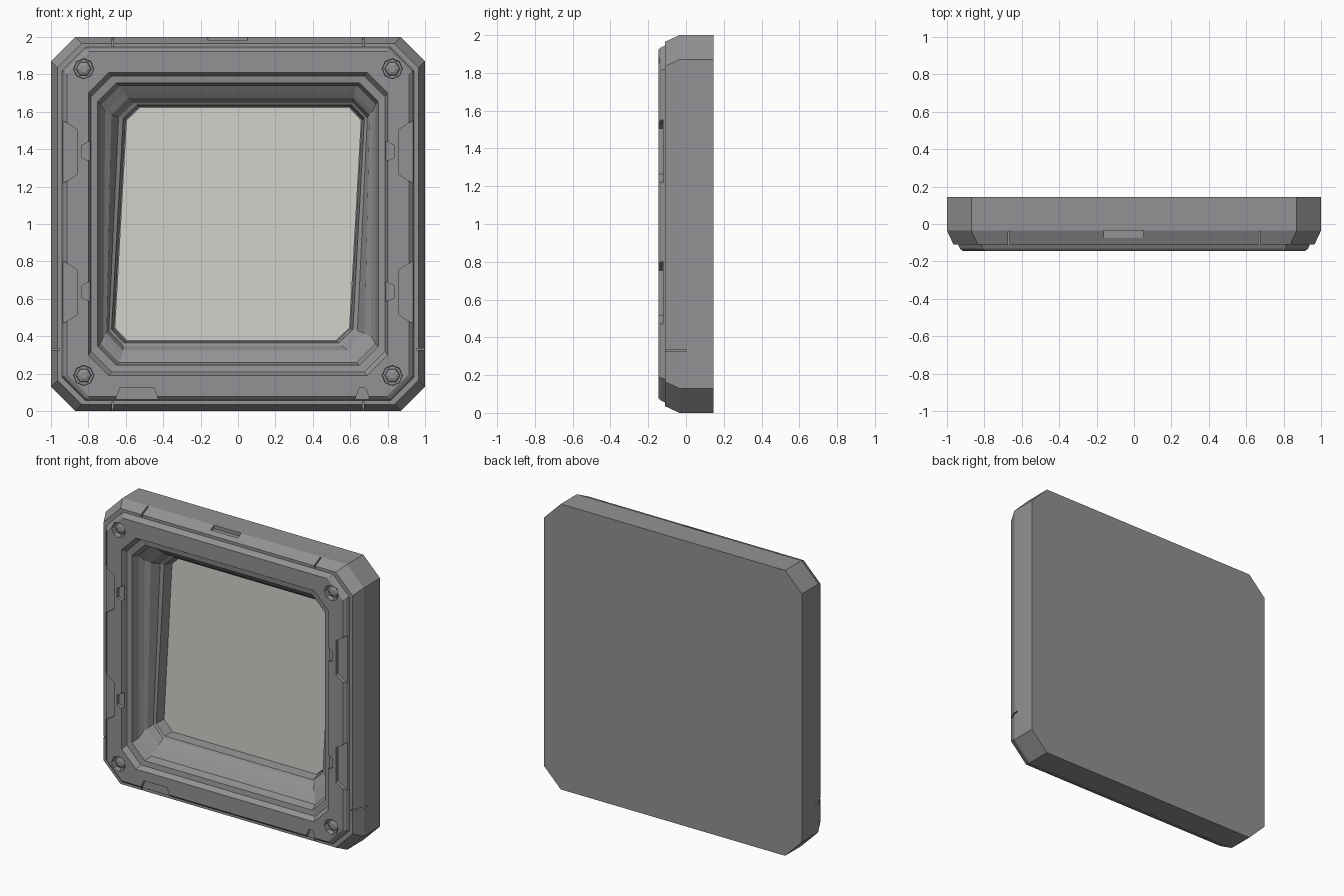
import bpy, bmesh, math

cube = bpy.data.objects.get("Cube")
if cube:
    bpy.data.objects.remove(cube, do_unlink=True)


def material(name, rgb):
    m = bpy.data.materials.new(name)
    m.use_nodes = True
    m.diffuse_color = (*rgb, 1)
    m.node_tree.nodes["Principled BSDF"].inputs["Base Color"].default_value = (*rgb, 1)
    return m


GREY = material("frame grey", (0.29, 0.285, 0.295))
PALE = material("panel pale grey", (0.65, 0.64, 0.6))


def loft(name, rings, mat):
    """Skin a list of equal-length point rings and cap both ends."""
    bm = bmesh.new()
    loops = [[bm.verts.new(p) for p in ring] for ring in rings]
    n = len(loops[0])
    for a, b in zip(loops, loops[1:]):
        for i in range(n):
            j = (i + 1) % n
            bm.faces.new((a[i], a[j], b[j], b[i]))
    bm.faces.new(loops[0])
    bm.faces.new(loops[-1])
    bmesh.ops.recalc_face_normals(bm, faces=bm.faces)
    mesh = bpy.data.meshes.new(name)
    bm.to_mesh(mesh)
    bm.free()
    mesh.materials.append(mat)
    ob = bpy.data.objects.new(name, mesh)
    bpy.context.collection.objects.link(ob)
    return ob


def octagon(w, h, c, y, shear=0.0):
    """Rectangle with cut corners, half sizes w and h, leaning sideways by shear."""
    corners = [(w, h - c), (w - c, h), (c - w, h), (-w, h - c),
               (-w, c - h), (c - w, -h), (w - c, -h), (w, c - h)]
    return [(x + shear * z / h, y, z + 1) for x, z in corners]


def prism(name, pts, y0, y1, mat=GREY):
    return loft(name, [[(x, y, z) for x, z in pts] for y in (y0, y1)], mat)


def box(name, x0, x1, y0, y1, z0, z1):
    return prism(name, [(x0, z0), (x1, z0), (x1, z1), (x0, z1)], y0, y1)


def disc(x, z, r, y, sides=8):
    return [(x + r * math.cos(math.tau * i / sides), y,
             z + r * math.sin(math.tau * i / sides)) for i in range(sides)]


# Stepped frame, from the back plate round the rim and down into the recess
FRAME_STEPS = [
    (1, 1, .13, .145), (1, 1, .13, -.035), (.965, .965, .13, -.11),
    (.94, .945, .125, -.11), (.93, .935, .12, -.132), (.915, .922, .12, -.145),
    (.80, .81, .11, -.145), (.785, .79, .11, -.11), (.75, .755, .1, -.105),
    (.735, .74, .1, -.05), (.715, .70, .1, -.02, .005), (.69, .675, .09, 0, .015),
    (.665, .65, .08, .05, .03), (.645, .635, .07, .06, .035),
    (.632, .627, .07, .135, .035),
]
frame = loft("frame", [octagon(*s) for s in FRAME_STEPS], GREY)

# Pale panel at the bottom of the recess
loft("panel", [octagon(.628, .624, .07, y, .035) for y in (.122, .134)], PALE)

cutters = []
BOLTS = [(s * .825, z) for s in (-1, 1) for z in (.19, 1.83)]

# Bolt holes in the corners
for x, z in BOLTS:
    cutters.append(loft("hole_cutter", [disc(x, z, .058, -.2), disc(x, z, .052, -.11)], GREY))

for s in (-1, 1):
    # Tapered notches on the outer and inner edges of the side rails
    for zc in (1.385, .635):
        outer = [(s * .97, zc + .19), (s * .86, zc + .12),
                 (s * .86, zc - .12), (s * .97, zc - .19)]
        cutters.append(prism("rail_notch_cutter", outer, -.2, -.122))
        inner = [(s * .79, zc + .06), (s * .835, zc + .035),
                 (s * .835, zc - .03), (s * .79, zc - .05)]
        cutters.append(prism("small_notch_cutter", inner, -.2, -.125))
    # Seams across the top, the bottom and the sides of the rim
    for z in (-.01, 1.95):
        cutters.append(box("seam_cutter", s * .67 - .005, s * .67 + .005, -.2, -.04, z, z + .06))
    cutters.append(box("side_seam_cutter", s * .985 - .03, s * .985 + .03, -.2, 0, .325, .335))

# Notches in the bottom rail and the top bevel
for x0, x1 in ((-.66, -.42), (.62, .71)):
    shape = [(x0, .05), (x0 + .03, .125), (x1 - .03, .125), (x1, .05)]
    cutters.append(prism("bottom_notch_cutter", shape, -.2, -.125))
cutters.append(box("top_notch_cutter", -.16, .05, -.075, -.035, 1.975, 2.05))

# Carve the frame, then remove the cutters
bpy.context.view_layer.objects.active = frame
for c in cutters:
    c.hide_render = True
    mod = frame.modifiers.new("carve", "BOOLEAN")
    mod.operation = "DIFFERENCE"
    mod.solver = "EXACT"
    mod.object = c
    bpy.ops.object.modifier_apply(modifier=mod.name)
    bpy.data.objects.remove(c, do_unlink=True)

# Low bolt heads inside the holes
for i, (x, z) in enumerate(BOLTS):
    loft(f"bolt_{i + 1}", [disc(x, z, .042, -.108, 6), disc(x, z, .038, -.122, 6),
                           disc(x, z, .02, -.13, 6)], GREY)
